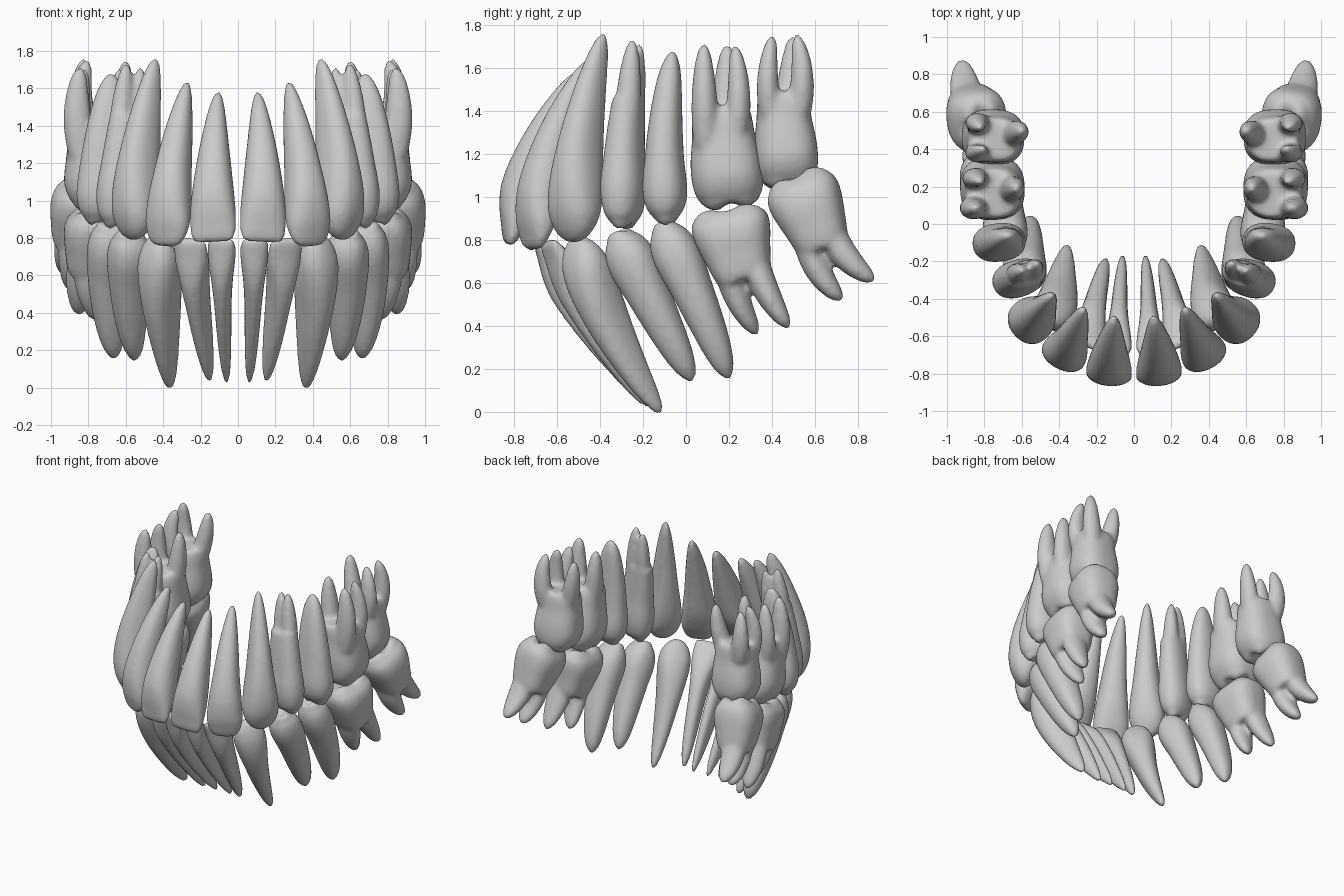
import bpy, bmesh, math
from mathutils import Vector

SIDES = 32
# Profiles: (position along axis, mesiodistal fraction, buccolingual fraction)
INCISOR = [(0, .78, .12), (.025, .92, .26), (.1, 1, .48), (.2, 1, .78), (.32, .93, 1),
           (.5, .78, .97), (.7, .58, .78), (.88, .36, .5), (.97, .19, .26), (1, .06, .08)]
LATERAL = [(0, .42, .12), (.025, .7, .28), (.08, .9, .46), (.17, 1, .75), (.32, .92, 1),
           (.5, .75, .97), (.7, .58, .78), (.88, .36, .5), (.97, .19, .26), (1, .06, .08)]
LOWER_INCISOR = [(0, .84, .14), (.025, .96, .28), (.1, 1, .5), (.2, .93, .8), (.32, .76, 1),
                 (.5, .6, .97), (.7, .5, .78), (.88, .36, .48), (.97, .2, .24), (1, .06, .08)]
CANINE = [(0, .22, .14), (.025, .52, .34), (.08, .83, .6), (.17, 1, .86), (.3, .94, 1),
          (.48, .74, .96), (.68, .56, .76), (.87, .36, .5), (.97, .19, .26), (1, .06, .08)]
PREMOLAR = [(0, .48, .62), (.05, .78, .84), (.13, .97, .97), (.22, 1, 1), (.38, .88, .93),
            (.55, .78, .83), (.75, .64, .66), (.9, .45, .45), (.98, .2, .22), (1, .06, .08)]
PREMOLAR_TRUNK = [(0, .48, .62), (.06, .76, .83), (.2, .96, .97), (.35, 1, 1), (.55, .9, .93),
                  (.8, .8, .86), (1, .7, .8)]
MOLAR = [(0, .8, .7), (.08, .93, .86), (.25, 1, 1), (.45, .98, .98), (.7, .87, .9),
         (.9, .82, .84), (1, .74, .74)]
LOWER_MOLAR = [(0, .86, .7), (.07, .96, .86), (.2, 1, .98), (.4, .95, 1), (.65, .84, .9),
               (.88, .74, .8), (1, .66, .7)]
ROOT = [(0, .95, .95), (.3, .97, .97), (.6, .84, .84), (.85, .58, .58), (.96, .32, .32), (1, .08, .08)]
# Occlusal cap: (ring scale, height fraction on cusps, height fraction in grooves)
CAP = [(.1, -.2, -.25), (.35, .25, -.15), (.6, .95, .1), (.82, .85, .3)]


def smooth_profile(rows, n=3):
    """Resample a profile with a gentle spline so the surface shows no bands."""
    def slope(i, k):
        a, b = rows[max(i - 1, 0)], rows[min(i + 1, len(rows) - 1)]
        return (b[k] - a[k]) / (b[0] - a[0])
    out = []
    for i in range(len(rows) - 1):
        a, b = rows[i], rows[i + 1]
        h = b[0] - a[0]
        for j in range(n):
            s = j / n
            out.append((a[0] + h * s,) + tuple(
                a[k] * (2*s**3 - 3*s*s + 1) + b[k] * (3*s*s - 2*s**3)
                + h * (slope(i, k) * (s**3 - 2*s*s + s) + slope(i + 1, k) * (s**3 - s*s))
                for k in (1, 2)))
    return out + [rows[-1]]


def axis_point(pts, t):
    a, b, c = pts
    return a * (2 * (t - .5) * (t - 1)) + b * (4 * t * (1 - t)) + c * (2 * t * (t - .5))


def axis_frame(pts, t, along):
    tan = (axis_point(pts, t + .01) - axis_point(pts, t - .01)).normalized()
    m = (along - tan * along.dot(tan)).normalized()
    return tan, m, tan.cross(m)


def loft(bm, pts, along, md, bl, profile, cusps=0, height=0., power=2.3):
    """Skin superellipse rings along a curved axis, with an optional cusped cap."""
    pts = [Vector(p) for p in pts]
    rings = []

    def ring(t, w, d, lift=None):
        c = axis_point(pts, t)
        tan, m, b = axis_frame(pts, t, along)
        out = []
        for i in range(SIDES):
            f = 2 * math.pi * i / SIDES
            cs, sn = math.cos(f), math.sin(f)
            u = math.copysign(abs(cs) ** (2 / power), cs) * w * md / 2
            v = math.copysign(abs(sn) ** (2 / power), sn) * d * bl / 2
            p = c + m * u + b * v
            if lift:
                k = abs(math.sin(cusps * f))
                p = p - tan * height * (lift[0] * k + lift[1] * (1 - k))
            out.append(bm.verts.new(p))
        rings.append(out)

    if cusps:
        for s, hi, lo in CAP:
            ring(0, profile[0][1] * s, profile[0][2] * s, (hi, lo))
    for i, (t, w, d) in enumerate(smooth_profile(profile)):
        ring(t, w, d, (.35, .15) if cusps and i == 0 else None)
    for r0, r1 in zip(rings, rings[1:]):
        for i in range(SIDES):
            j = (i + 1) % SIDES
            bm.faces.new((r0[i], r0[j], r1[j], r1[i]))
    bm.faces.new(rings[0])
    bm.faces.new(rings[-1])


def tooth(name, profile, along, md, bl, pts, cusps=0, height=0., roots=(), power=2.3):
    """One tooth on the +x side, fused, smoothed and mirrored to the other side."""
    along = Vector((along[0], along[1], 0)).normalized()
    bm = bmesh.new()
    loft(bm, pts, along, md, bl, profile, cusps, height, power)
    for w, d, rp in roots:
        loft(bm, rp, along, w, d, ROOT, power=2)
    bmesh.ops.recalc_face_normals(bm, faces=bm.faces)
    me = bpy.data.meshes.new(name)
    bm.to_mesh(me)
    bm.free()
    ob = bpy.data.objects.new(name, me)
    bpy.context.collection.objects.link(ob)
    rm = ob.modifiers.new("fuse", 'REMESH')
    rm.mode = 'VOXEL'
    rm.voxel_size = .0145
    rm.use_smooth_shade = True
    sm = ob.modifiers.new("soften", 'SMOOTH')
    sm.factor = .5
    sm.iterations = 8 if roots else 4
    mr = ob.modifiers.new("other_side", 'MIRROR')
    mr.use_mirror_merge = False


# Upper front teeth
tooth("upper_central_incisors", INCISOR, (1, .12), .245, .22,
      [(.132, -.825, .78), (.13, -.70, 1.17), (.105, -.5, 1.58)])
tooth("upper_lateral_incisors", LATERAL, (1, .5), .25, .215,
      [(.385, -.71, .755), (.345, -.635, 1.17), (.27, -.45, 1.635)])
tooth("upper_canines", CANINE, (.7, .8), .25, .25,
      [(.56, -.52, .79), (.525, -.49, 1.24), (.44, -.382, 1.76)])

# Upper premolars
tooth("upper_first_premolars", PREMOLAR_TRUNK, (.32, 1), .20, .28,
      [(.63, -.29, .88), (.61, -.288, 1.15), (.575, -.265, 1.45)], 1, .035,
      [(.125, .13, [(.635, -.28, 1.25), (.62, -.265, 1.5), (.595, -.248, 1.735)]),
       (.115, .12, [(.55, -.255, 1.25), (.535, -.24, 1.5), (.52, -.215, 1.715)])])
tooth("upper_second_premolars", PREMOLAR, (.12, 1), .205, .285,
      [(.725, -.09, .9), (.71, -.098, 1.27), (.675, -.06, 1.68)], 1, .035)

# Upper molars, three roots each
tooth("upper_first_molars", MOLAR, (.03, 1), .335, .345,
      [(.76, .205, .985), (.755, .182, 1.2), (.75, .162, 1.42)], 2, .045,
      [(.13, .16, [(.83, .095, 1.25), (.86, .085, 1.48), (.84, .083, 1.715)]),
       (.12, .15, [(.82, .225, 1.25), (.85, .245, 1.48), (.82, .225, 1.71)]),
       (.15, .14, [(.68, .17, 1.25), (.645, .19, 1.48), (.63, .19, 1.71)])], 2.6)
tooth("upper_second_molars", MOLAR, (-.03, 1), .295, .335,
      [(.76, .475, 1.08), (.75, .46, 1.28), (.745, .45, 1.49)], 2, .045,
      [(.11, .14, [(.80, .40, 1.34), (.84, .38, 1.55), (.80, .405, 1.755)]),
       (.12, .14, [(.80, .51, 1.34), (.84, .54, 1.55), (.82, .51, 1.76)]),
       (.14, .13, [(.68, .46, 1.34), (.625, .49, 1.55), (.60, .495, 1.75)])], 2.6)

# Lower front teeth, roots sweeping backwards
tooth("lower_central_incisors", LOWER_INCISOR, (1, .1), .15, .19,
      [(.088, -.69, .795), (.08, -.455, .44), (.06, -.165, .02)])
tooth("lower_lateral_incisors", LOWER_INCISOR, (1, .45), .19, .19,
      [(.26, -.645, .795), (.21, -.425, .43), (.15, -.185, .03)])
tooth("lower_canines", CANINE, (.72, .8), .225, .235,
      [(.43, -.51, .815), (.405, -.355, .41), (.36, -.115, -.005)])

# Lower premolars
tooth("lower_first_premolars", PREMOLAR, (.4, 1), .225, .23,
      [(.58, -.31, .82), (.58, -.14, .48), (.55, .03, .145)], 1, .03)
tooth("lower_second_premolars", PREMOLAR, (.2, 1), .22, .24,
      [(.68, -.105, .86), (.69, .06, .50), (.66, .20, .155)], 1, .03)

# Lower molars, two roots each
tooth("lower_first_molars", LOWER_MOLAR, (.1, 1), .365, .31,
      [(.765, .197, .92), (.78, .23, .77), (.80, .278, .61)], 2, .035,
      [(.135, .2, [(.785, .195, .72), (.78, .235, .54), (.75, .335, .36)]),
       (.135, .19, [(.81, .315, .72), (.835, .375, .56), (.85, .48, .39)])], 2.8)
tooth("lower_second_molars", LOWER_MOLAR, (.15, 1), .345, .32,
      [(.82, .525, 1.06), (.85, .585, .91), (.87, .645, .755)], 2, .045,
      [(.14, .2, [(.85, .56, .86), (.87, .61, .67), (.885, .728, .52)]),
       (.14, .18, [(.88, .665, .86), (.905, .745, .72), (.92, .878, .61)])], 2.6)
